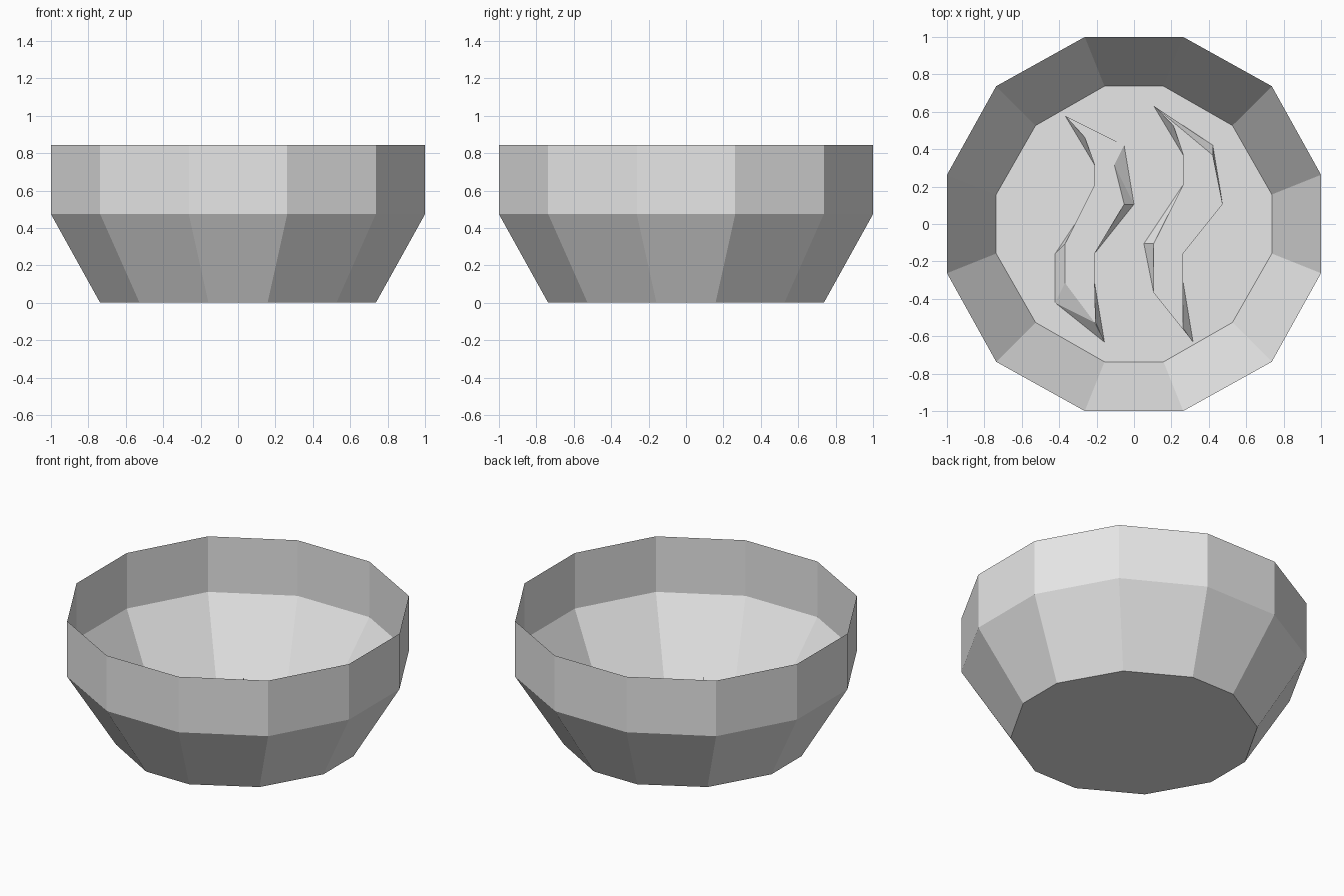
import bpy
import bmesh

cube = bpy.data.objects.get("Cube")
if cube:
    bpy.data.objects.remove(cube, do_unlink=True)

U = 1 / 19          # modelling grid unit
RIDGE_TOP = 0.062   # height of the wavy ridges

grey = bpy.data.materials.new("light grey")
grey.use_nodes = True
grey.diffuse_color = (0.8, 0.8, 0.8, 1)
grey.node_tree.nodes["Principled BSDF"].inputs["Base Color"].default_value = (0.8, 0.8, 0.8, 1)


def finish(name, bm):
    """Turn a bmesh into a flat-shaded grey object."""
    bmesh.ops.remove_doubles(bm, verts=bm.verts, dist=1e-5)
    bmesh.ops.recalc_face_normals(bm, faces=bm.faces)
    mesh = bpy.data.meshes.new(name)
    bm.to_mesh(mesh)
    bm.free()
    mesh.materials.append(grey)
    obj = bpy.data.objects.new(name, mesh)
    bpy.context.collection.objects.link(obj)
    return obj


def ring(bm, points, z):
    return [bm.verts.new((x * U, y * U, z)) for x, y in points]


def bridge(bm, low, high):
    """Join two equal loops with side faces."""
    n = len(low)
    for i in range(n):
        j = (i + 1) % n
        bm.faces.new((low[i], low[j], high[j], high[i]))


def twelve_sided(flat, half_side, diagonal):
    """Twelve-sided outline made by turning one quarter four times."""
    points = []
    quarter = [(flat, half_side), (diagonal, diagonal), (half_side, flat)]
    for _ in range(4):
        points += quarter
        quarter = [(-y, x) for x, y in quarter]
    return points


# Bowl: closed floor, flared lower wall, upright upper wall, open top
bm = bmesh.new()
wide = twelve_sided(19, 5, 14)
base = ring(bm, twelve_sided(14, 3, 10), 0)
shoulder = ring(bm, wide, 9 * U)
rim = ring(bm, wide, 16 * U)
bm.faces.new(base[::-1])
bridge(bm, base, shoulder)
bridge(bm, shoulder, rim)
finish("bowl", bm)


def ridge(name, foot, crest):
    """Low wavy ridge with a flat crest and partly sloping sides."""
    bm = bmesh.new()
    low = ring(bm, foot, 0)
    high = ring(bm, crest, RIDGE_TOP)
    bridge(bm, low, high)
    bm.faces.new(high)
    bmesh.ops.triangulate(bm, faces=bm.faces)
    finish(name, bm)


# Wavy ridges on the floor of the bowl
ridge("right_ridge",
      [(-7, 11), (-1, 8), (0, 2), (-4, -3), (-4, -6), (-3, -12), (-3, -12),
       (-3, -12), (-8, -8), (-8, -3), (-4, 3), (-4, 6), (-7, 11)],
      [(-7, 11), (-2, 6), (-1, 2), (-4, -3), (-4, -6), (-3.9, -10), (-3, -12),
       (-4, -10), (-7, -6), (-7, -2), (-4, 4), (-4, 6), (-5, 8.8)])
ridge("left_ridge",
      [(2, 12), (8, 8), (9, 2), (5, -3), (5, -6), (6, -12), (6, -12),
       (2, -7), (1, -2), (5, 4), (5, 7), (2, 12)],
      [(2, 12), (8, 7), (9, 2), (5, -3), (5, -6), (5, -10.6), (6, -12),
       (2, -7), (2, -2), (5, 4), (5, 7), (4, 10)])
